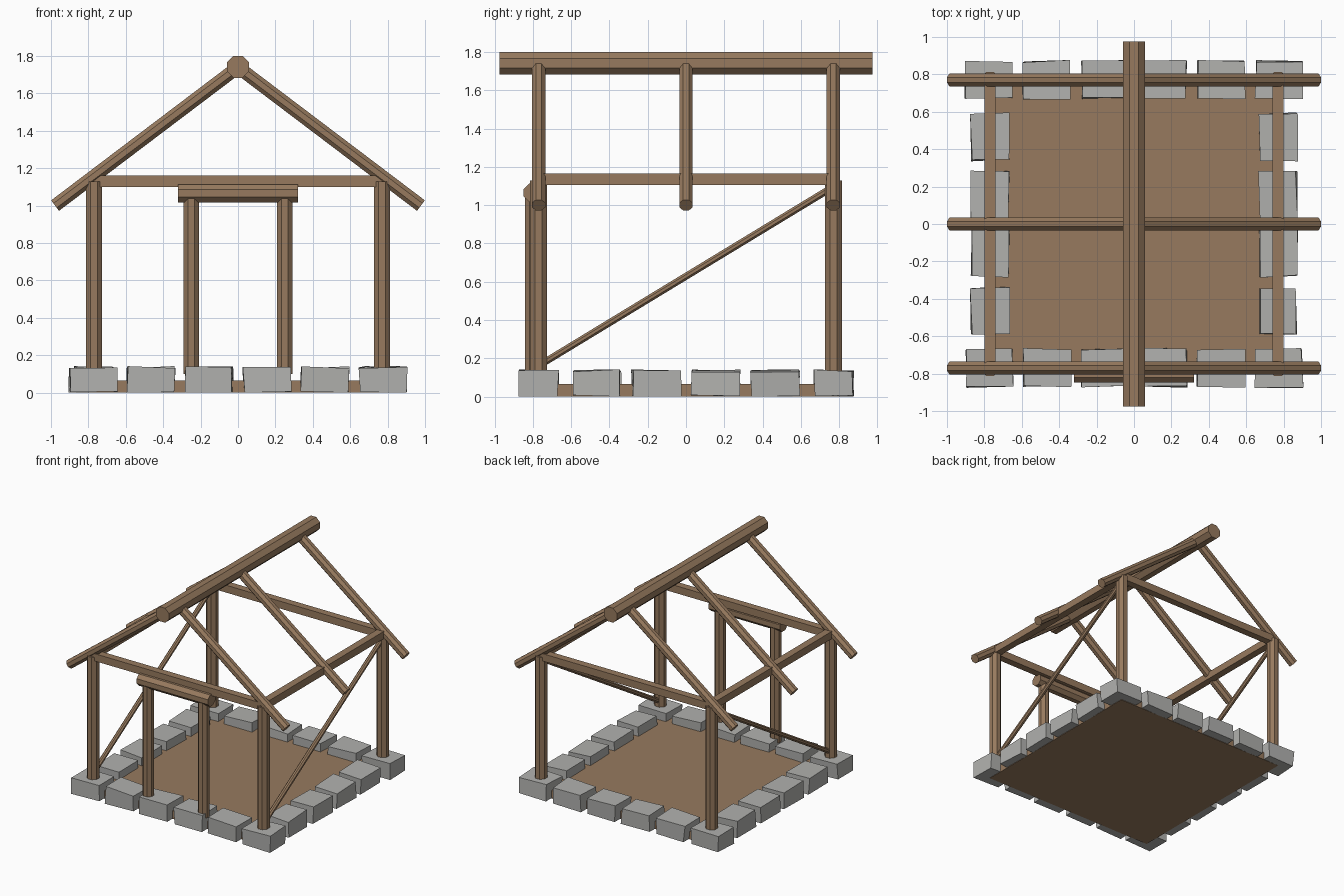
import bpy, bmesh, math, random
from mathutils import Vector, Matrix

random.seed(4)
if "Cube" in bpy.data.objects:
    bpy.data.objects.remove(bpy.data.objects["Cube"], do_unlink=True)


def make_material(name, colour):
    mat = bpy.data.materials.new(name)
    mat.use_nodes = True
    mat.diffuse_color = (*colour, 1)
    mat.node_tree.nodes["Principled BSDF"].inputs["Base Color"].default_value = (*colour, 1)
    return mat


wood = make_material("brown wood", (0.31, 0.195, 0.113))
stone = make_material("grey stone", (0.44, 0.44, 0.425))


def finish(name, bm, mat):
    bmesh.ops.recalc_face_normals(bm, faces=bm.faces)
    mesh = bpy.data.meshes.new(name)
    bm.to_mesh(mesh)
    bm.free()
    mesh.materials.append(mat)
    obj = bpy.data.objects.new(name, mesh)
    bpy.context.collection.objects.link(obj)
    return obj


def log(name, start, end, width, sides=8):
    """Flat-sided timber from start to end; width is measured across the flats."""
    start, end = Vector(start), Vector(end)
    axis = end - start
    radius = width / 2 / math.cos(math.pi / sides)
    turn = axis.to_track_quat('Z', 'Y').to_matrix().to_4x4()
    place = Matrix.Translation((start + end) / 2) @ turn @ Matrix.Rotation(math.pi / sides, 4, 'Z')
    bm = bmesh.new()
    bmesh.ops.create_cone(bm, cap_ends=True, segments=sides, radius1=radius,
                          radius2=radius, depth=axis.length, matrix=place)
    return finish(name, bm, wood)


def block(name, centre, size, mat, wobble=0.0):
    """Box, optionally with slightly uneven corners, never below the ground."""
    bm = bmesh.new()
    bmesh.ops.create_cube(bm, size=1, matrix=Matrix.Translation(centre) @ Matrix.Diagonal((*size, 1)))
    for v in bm.verts:
        v.co += Vector([random.uniform(-wobble, wobble) for _ in range(3)])
        v.co.z = max(v.co.z, 0)
    return finish(name, bm, mat)


# Earth floor
block("floor", (0, 0, 0.0325), (1.6, 1.6, 0.065), wood)

# Ring of foundation stones
spots = [-0.775 + 0.31 * i for i in range(6)]
for x in spots:
    for y in (-0.77, 0.77):
        block("foundation_stone", (x, y, 0.068), (0.25, 0.2, 0.134), stone, 0.007)
for y in spots[1:-1]:
    for x in (-0.77, 0.77):
        block("foundation_stone", (x, y, 0.068), (0.2, 0.25, 0.134), stone, 0.007)

P = 0.77
for side in (-1, 1):
    # Corner posts, wall plates and tie beams
    for y in (-P, P):
        log("corner_post", (side * P, y, 0.1), (side * P, y, 1.13), 0.088)
    log("wall_plate", (side * P, -P, 1.135), (side * P, P, 1.135), 0.06, 4)
    log("tie_beam", (-P, side * P, 1.13), (P, side * P, 1.13), 0.06, 4)
    # Diagonal side braces
    log("side_brace", (side * P, -0.76, 0.167), (side * P, 0.76, 1.09), 0.036)
    # Door posts
    log("door_post", (side * 0.25, -0.8, 0.1), (side * 0.25, -0.8, 1.04), 0.082)
    # Rafters
    for y in (-P, 0, P):
        log("rafter", (side * 0.978, y, 1.0), (0, y, 1.74), 0.07)

# Door lintel and ridge log
log("door_lintel", (-0.322, -0.8, 1.065), (0.322, -0.8, 1.065), 0.096)
log("ridge_log", (0, -0.975, 1.742), (0, 0.975, 1.742), 0.118)
